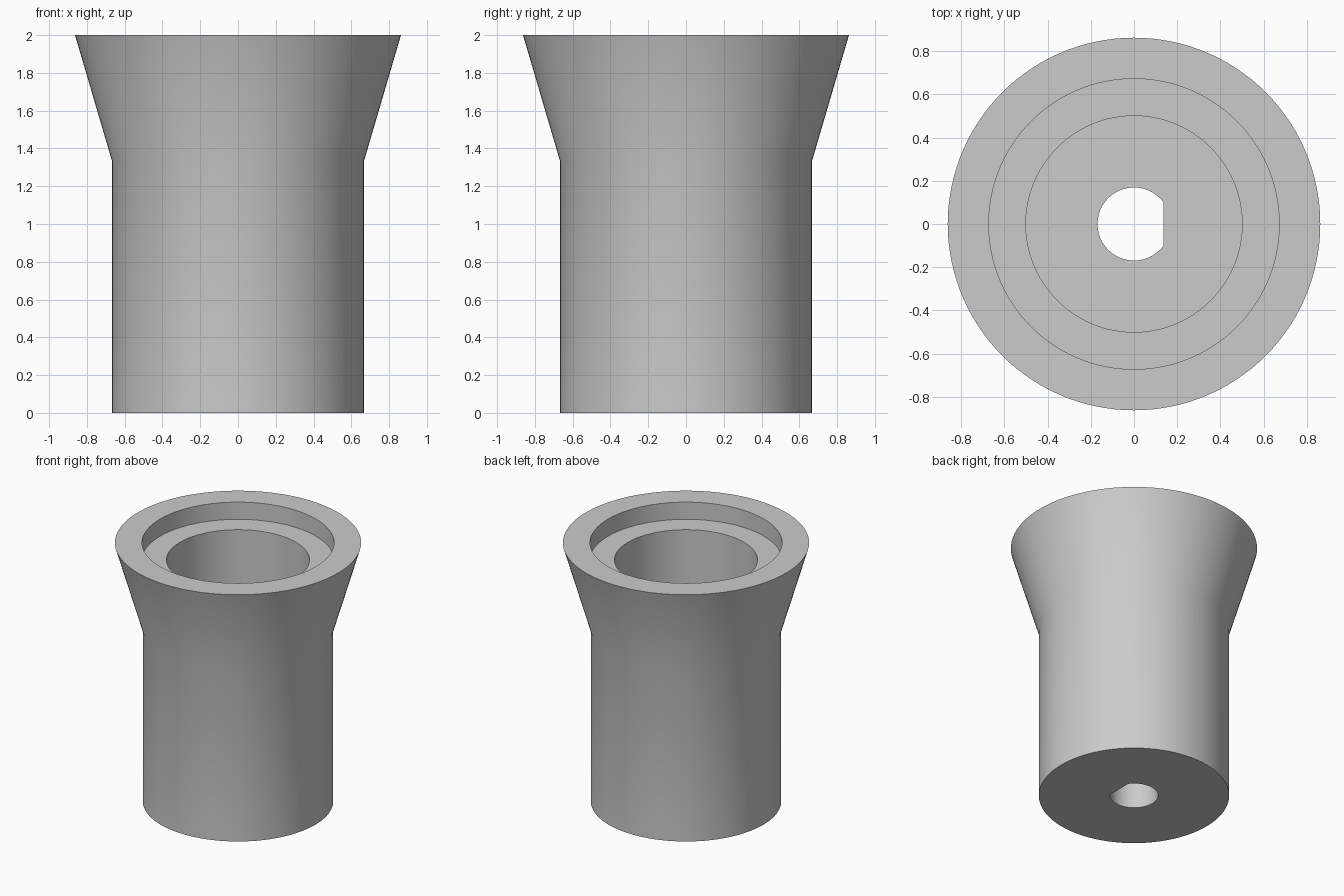
import bpy, bmesh, math

if "Cube" in bpy.data.objects:
    bpy.data.objects.remove(bpy.data.objects["Cube"])

SEG = 120
SHAFT_R = 0.169
SHAFT_FLAT = SHAFT_R * math.cos(math.radians(36))  # flat side of the D-shaped bore


def ring(bm, r, z, d_shape=False):
    """One closed loop of vertices, optionally cut flat on the +x side."""
    verts = []
    for i in range(SEG):
        a = 2 * math.pi * i / SEG
        rr = r
        if d_shape and math.cos(a) > 0:
            rr = min(r, SHAFT_FLAT / math.cos(a))
        verts.append(bm.verts.new((rr * math.cos(a), rr * math.sin(a), z)))
    return verts


# Closed section: outside wall, rim, recess, cavity, floor, shaft bore
section = [
    (0.667, 0.0, False),
    (0.667, 1.333, False),
    (0.863, 2.0, False),
    (0.673, 2.0, False),
    (0.673, 1.867, False),
    (0.501, 1.867, False),
    (0.501, 1.0, False),
    (SHAFT_R, 1.0, True),
    (SHAFT_R, 0.0, True),
]

bm = bmesh.new()
rings = [ring(bm, *s) for s in section]
for k, low in enumerate(rings):
    high = rings[(k + 1) % len(rings)]
    for i in range(SEG):
        j = (i + 1) % SEG
        bm.faces.new((low[i], low[j], high[j], high[i]))
bmesh.ops.recalc_face_normals(bm, faces=bm.faces)

mesh = bpy.data.meshes.new("flared_hub")
bm.to_mesh(mesh)
bm.free()
hub = bpy.data.objects.new("flared_hub", mesh)
bpy.context.collection.objects.link(hub)

# Plain grey body
grey = bpy.data.materials.new("light_grey")
grey.diffuse_color = (0.6, 0.6, 0.6, 1)
grey.use_nodes = True
grey.node_tree.nodes["Principled BSDF"].inputs["Base Color"].default_value = grey.diffuse_color
mesh.materials.append(grey)

# Smooth walls, sharp rims
bpy.context.view_layer.objects.active = hub
hub.select_set(True)
bpy.ops.object.shade_smooth_by_angle(angle=math.radians(30))
